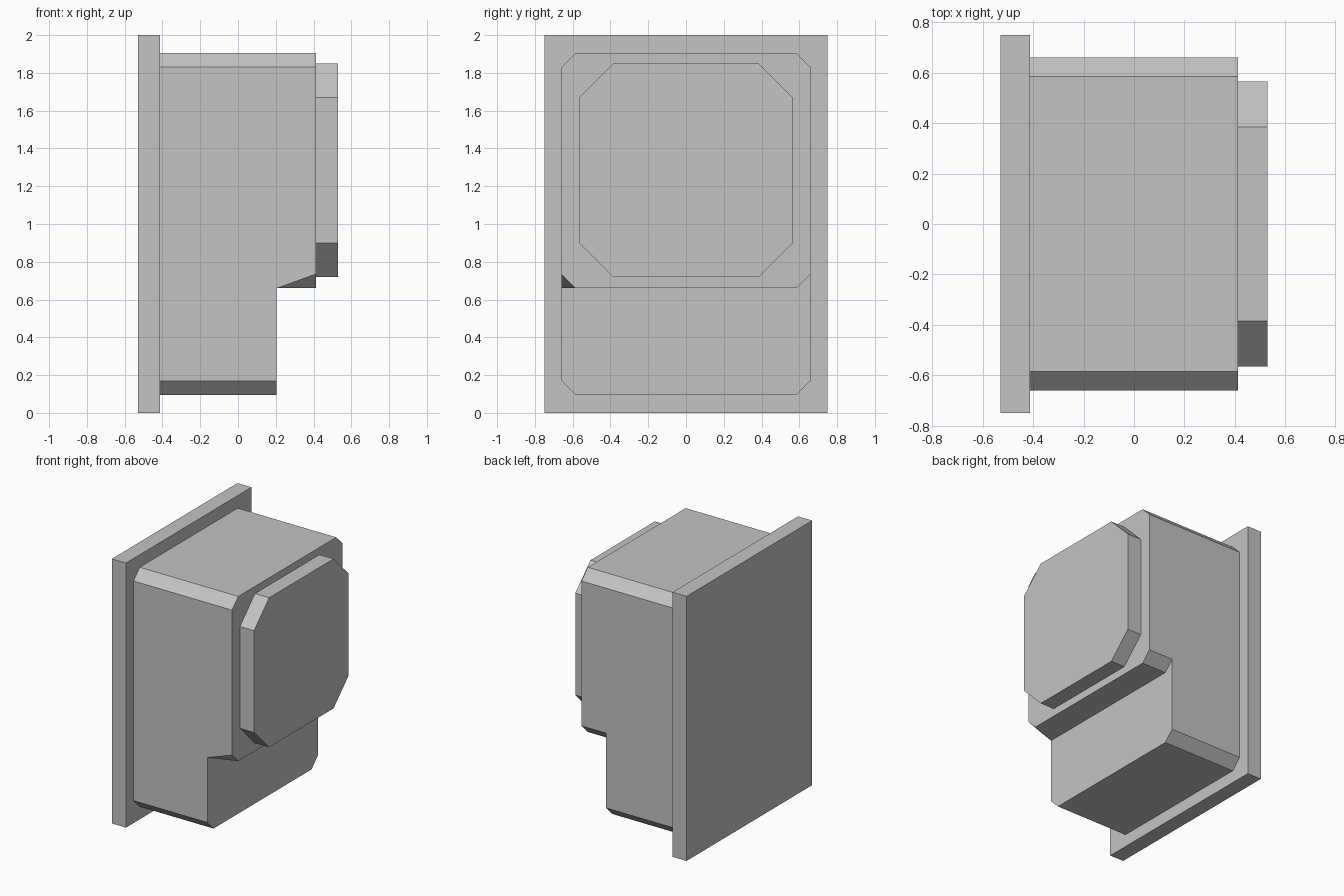
import bpy
import bmesh

if "Cube" in bpy.data.objects:
    bpy.data.objects.remove(bpy.data.objects["Cube"], do_unlink=True)

grey = bpy.data.materials.new("light grey")
grey.use_nodes = True
grey.diffuse_color = (0.55, 0.55, 0.55, 1)
grey.node_tree.nodes["Principled BSDF"].inputs["Base Color"].default_value = grey.diffuse_color


def finish(bm, name):
    bmesh.ops.recalc_face_normals(bm, faces=bm.faces[:])
    mesh = bpy.data.meshes.new(name)
    bm.to_mesh(mesh)
    bm.free()
    mesh.materials.append(grey)
    obj = bpy.data.objects.new(name, mesh)
    bpy.context.collection.objects.link(obj)


def octagon(bm, x, half, low, high, cut):
    """Ring of a corner-cut rectangle facing +x, starting at its bottom front."""
    inner = half - cut
    outline = [(-inner, low), (inner, low), (half, low + cut), (half, high - cut),
               (inner, high), (-inner, high), (-half, high - cut), (-half, low + cut)]
    return [bm.verts.new((x, y, z)) for y, z in outline]


# Flat mounting plate
bm = bmesh.new()
bmesh.ops.create_cube(bm, size=1)
bmesh.ops.scale(bm, vec=(0.118, 1.5, 2), verts=bm.verts)
bmesh.ops.translate(bm, vec=(-0.471, 0, 1), verts=bm.verts)
finish(bm, "mounting_plate")

# Raised cover with broad cut corners
bm = bmesh.new()
rear = octagon(bm, 0.412, 0.565, 0.72, 1.85, 0.18)
front = octagon(bm, 0.53, 0.565, 0.72, 1.85, 0.18)
bm.faces.new(front)
bm.faces.new(rear[::-1])
for i in range(8):
    j = (i + 1) % 8
    bm.faces.new((rear[i], rear[j], front[j], front[i]))
finish(bm, "raised_cover")

# Stepped housing: full-height base with a deeper upper part
STEP_X, STEP_Z, HALF, CUT = 0.205, 0.66, 0.66, 0.075
bm = bmesh.new()
a = octagon(bm, -0.412, HALF, 0.095, 1.905, CUT)
b = octagon(bm, 0.412, HALF, STEP_Z, 1.905, CUT)
c = [bm.verts.new((STEP_X, v.co.y, v.co.z)) for v in (a[7], a[0], a[1], a[2])]
step_front = bm.verts.new((STEP_X, -HALF, STEP_Z))
step_back = bm.verts.new((STEP_X, HALF - CUT, STEP_Z))
step_side = bm.verts.new((STEP_X, HALF, STEP_Z + CUT))
bm.faces.new(a[::-1])
bm.faces.new(b)
# Top and its bevels
for i in (3, 4, 5):
    bm.faces.new((a[i], a[i + 1], b[i + 1], b[i]))
# Bottom and its bevels
for i in range(3):
    bm.faces.new((a[i - 1], a[i], c[i + 1], c[i]))
# Side walls
bm.faces.new((a[2], a[3], b[3], b[2], step_side, c[3]))
bm.faces.new((a[6], a[7], c[0], step_front, b[7], b[6]))
# Lower face, overhang and its two corners (the front one tapers to a point)
bm.faces.new(c + [step_side, step_back, step_front])
bm.faces.new((step_front, step_back, b[1], b[0]))
bm.faces.new((step_back, step_side, b[2], b[1]))
bm.faces.new((step_front, b[0], b[7]))
finish(bm, "stepped_housing")
